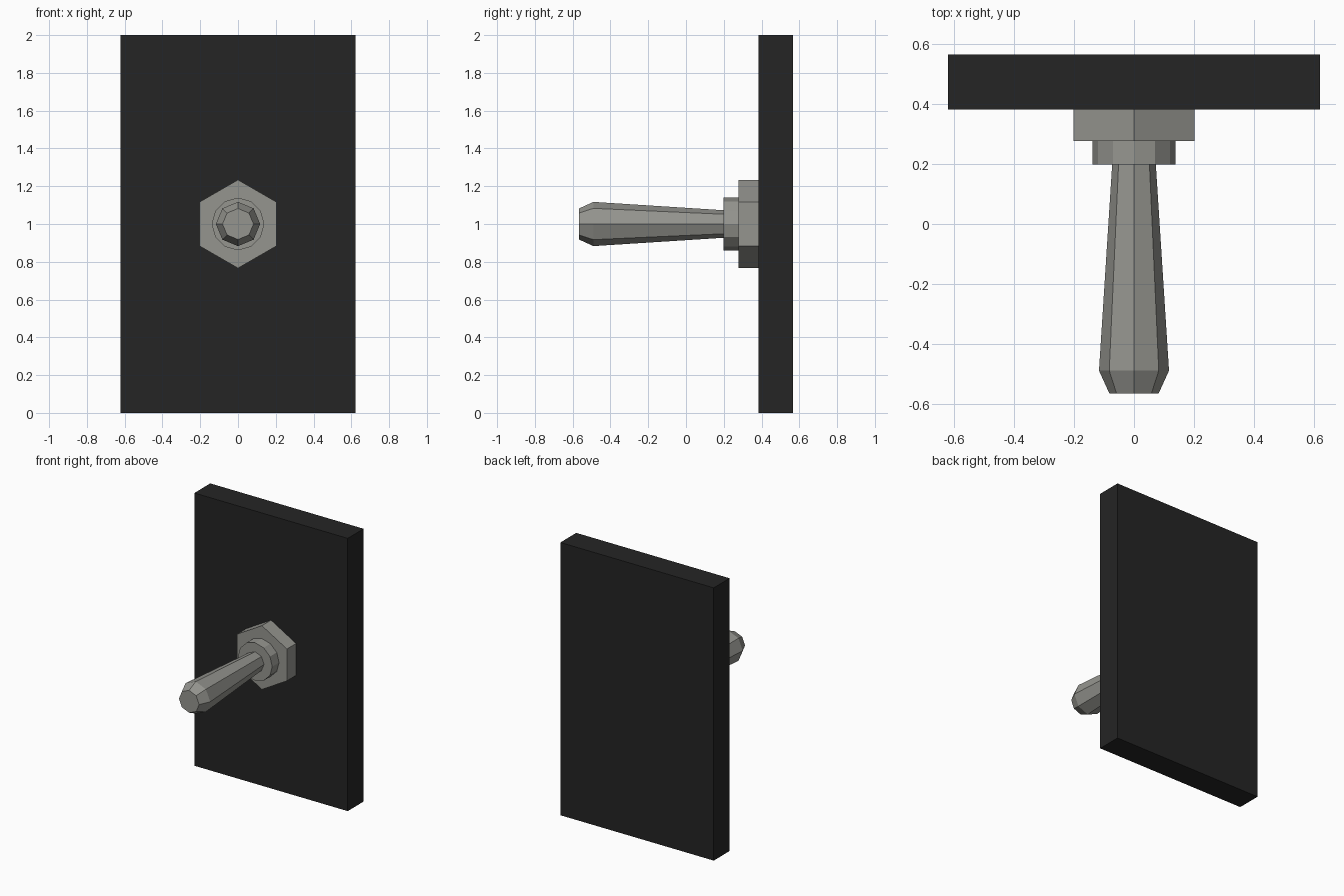
import bpy, bmesh, math

if "Cube" in bpy.data.objects:
    bpy.data.objects.remove(bpy.data.objects["Cube"])


def material(name, rgb):
    m = bpy.data.materials.new(name)
    m.diffuse_color = (*rgb, 1.0)
    m.use_nodes = True
    m.node_tree.nodes["Principled BSDF"].inputs["Base Color"].default_value = m.diffuse_color
    return m


BLACK = material("black_plate", (0.018, 0.018, 0.018))
METAL = material("warm_grey_metal", (0.30, 0.30, 0.275))
CENTRE_Z = 1.0


def finish(name, bm, mat):
    bmesh.ops.recalc_face_normals(bm, faces=bm.faces)
    mesh = bpy.data.meshes.new(name)
    bm.to_mesh(mesh)
    bm.free()
    mesh.materials.append(mat)
    obj = bpy.data.objects.new(name, mesh)
    bpy.context.collection.objects.link(obj)
    return obj


def lathe(name, sides, profile, mat):
    """Faceted solid along y, from (y, radius) pairs, with a corner at the top."""
    bm = bmesh.new()
    rings = []
    for y, r in profile:
        angles = [math.pi / 2 + 2 * math.pi * i / sides for i in range(sides)]
        rings.append([bm.verts.new((r * math.cos(a), y, CENTRE_Z + r * math.sin(a)))
                      for a in angles])
    for a, b in zip(rings, rings[1:]):
        for i in range(sides):
            j = (i + 1) % sides
            bm.faces.new((a[i], a[j], b[j], b[i]))
    bm.faces.new(rings[0])
    bm.faces.new(rings[-1])
    return finish(name, bm, mat)


# Wall plate
bm = bmesh.new()
bmesh.ops.create_cube(bm, size=1.0)
bmesh.ops.scale(bm, vec=(1.244, 0.184, 2.0), verts=bm.verts)
bmesh.ops.translate(bm, vec=(0, 0.475, 1.0), verts=bm.verts)
finish("back_plate", bm, BLACK)

# Hexagonal nut, round collar and flared lever with a bevelled tip
lathe("hex_nut", 6, [(0.383, 0.234), (0.277, 0.234)], METAL)
lathe("collar", 12, [(0.277, 0.139), (0.198, 0.139)], METAL)
lathe("toggle_lever", 8, [(0.198, 0.073), (-0.49, 0.117), (-0.567, 0.082)], METAL)
